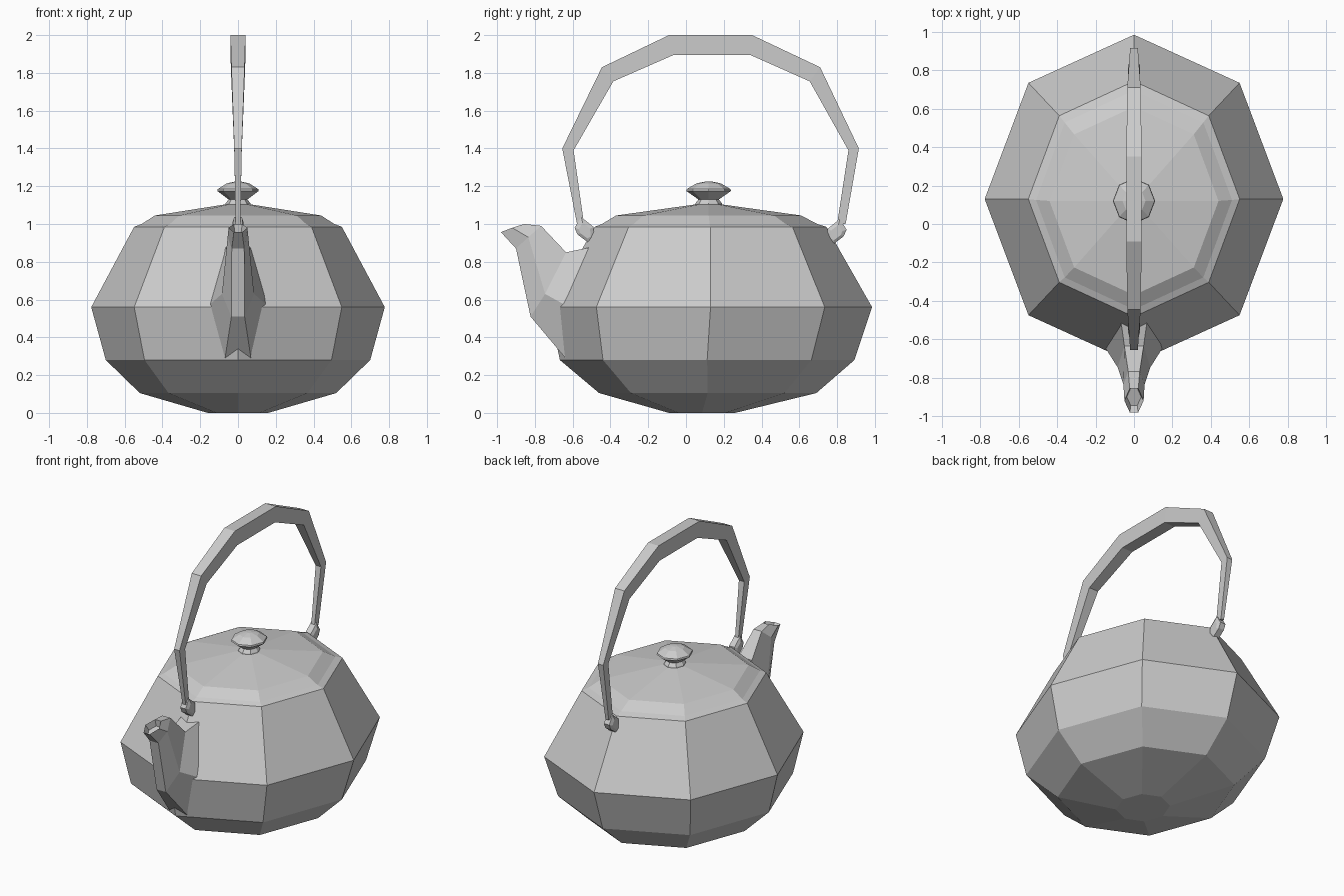
import bpy, bmesh, math

old = bpy.data.objects.get("Cube")
if old:
    bpy.data.objects.remove(old, do_unlink=True)

GREY = (0.6, 0.6, 0.6, 1)
mat = bpy.data.materials.new("grey metal")
mat.use_nodes = True
mat.diffuse_color = GREY
mat.node_tree.nodes["Principled BSDF"].inputs["Base Color"].default_value = GREY


def loft(name, rings, cap_start=True, cap_end=True):
    """Skin a list of equal-length point rings with flat faces."""
    bm = bmesh.new()
    rows = [[bm.verts.new(p) for p in ring] for ring in rings]
    n = len(rows[0])
    for a, b in zip(rows, rows[1:]):
        for i in range(n):
            j = (i + 1) % n
            bm.faces.new((a[i], a[j], b[j], b[i]))
    if cap_start:
        bm.faces.new(rows[0][::-1])
    if cap_end:
        bm.faces.new(rows[-1])
    bmesh.ops.recalc_face_normals(bm, faces=bm.faces)
    mesh = bpy.data.meshes.new(name)
    bm.to_mesh(mesh)
    bm.free()
    mesh.materials.append(mat)
    obj = bpy.data.objects.new(name, mesh)
    bpy.context.collection.objects.link(obj)
    return obj


def oval(rx, ry, cy, z):
    """Eight-sided ring with a corner facing front."""
    steps = [math.tau * i / 8 for i in range(8)]
    return [(rx * math.cos(a), cy + ry * math.sin(a), z) for a in steps]


def hexagon(bottom, side, top):
    """Spout section from three (half width, y, z) corners, mirrored in x."""
    right = [bottom, side, top]
    return right + [(-x, y, z) for x, y, z in reversed(right)]


# Body
loft("body", [oval(*r) for r in (
    (.16, .175, .085, 0), (.52, .575, .115, .105), (.70, .78, .112, .28),
    (.777, .855, .13, .56), (.55, .613, .13, .985))])

# Lid, with a sloping rim
loft("lid", [oval(*r) for r in (
    (.55, .613, .13, .985), (.51, .57, .125, 1.0),
    (.44, .49, .12, 1.045), (.06, .06, .12, 1.105))])

# Lid knob
loft("lid_knob", [oval(r, r * 1.08, .12, z) for r, z in (
    (.07, 1.09), (.065, 1.11), (.05, 1.13), (.11, 1.175),
    (.107, 1.185), (.06, 1.215), (.015, 1.225))])

# Spout, with a hollow mouth
mouth = hexagon((.022, -.98, .957), (.05, -.92, .98), (.022, -.857, 1.0))
throat = [(x * .75, -.90 + (y + .92) * .75, .94 + (z - .98) * .75) for x, y, z in mouth]
loft("spout", [
    hexagon((.07, -.63, .28), (.165, -.62, .56), (.07, -.49, .88)),
    hexagon((.035, -.823, .51), (.085, -.746, .63), (.05, -.635, .85)),
    hexagon((.033, -.90, .87), (.055, -.835, .93), (.03, -.767, .99)),
    mouth, throat])

# Arched handle: outer point, inner point and half width along the arch
arch = [
    ((-.577, 1.0), (-.54, 1.0), .012), ((-.655, 1.4), (-.595, 1.39), .02),
    ((-.445, 1.83), (-.385, 1.755), .035), ((-.09, 2.0), (-.065, 1.895), .04),
    ((.35, 2.0), (.34, 1.895), .04), ((.71, 1.83), (.655, 1.755), .035),
    ((.915, 1.4), (.86, 1.39), .02), ((.845, 1.0), (.80, 1.0), .012)]
loft("handle", [[(-w, *o), (w, *o), (w, *i), (-w, *i)] for o, i, w in arch])

# Handle lugs
front_lug = [(-.59, .98), (-.555, 1.037), (-.49, .985), (-.485, .915),
             (-.515, .90), (-.575, .945)]
back_lug = [(.85 - (y + .59), z - .01) for y, z in front_lug]
for name, outline in (("front_lug", front_lug), ("back_lug", back_lug)):
    cy = sum(y for y, z in outline) / len(outline)
    cz = sum(z for y, z in outline) / len(outline)
    loft(name, [[(x, cy + (y - cy) * s, cz + (z - cz) * s) for y, z in outline]
                for x, s in ((-.03, .6), (-.02, 1), (.02, 1), (.03, .6))])
